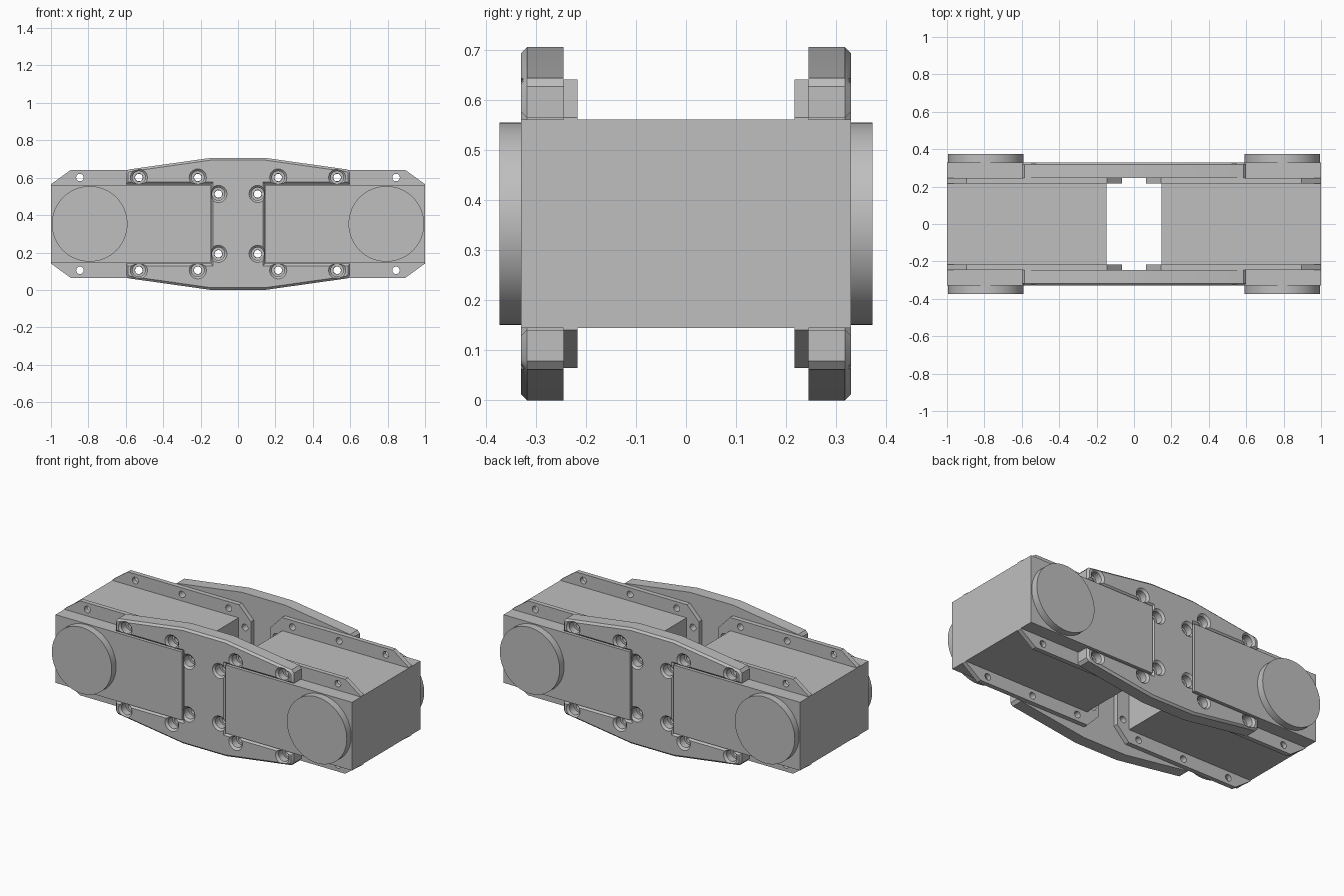
import bpy, bmesh, math
from mathutils import Matrix, Vector

if "Cube" in bpy.data.objects:
    bpy.data.objects.remove(bpy.data.objects["Cube"])

MID = 0.353   # height of the horizontal symmetry plane

grey = bpy.data.materials.new("plain grey")
grey.use_nodes = True
COLOUR = (0.52, 0.52, 0.52, 1)
grey.diffuse_color = COLOUR
grey.node_tree.nodes["Principled BSDF"].inputs["Base Color"].default_value = COLOUR


def finish(bm, name):
    bmesh.ops.recalc_face_normals(bm, faces=bm.faces)
    mesh = bpy.data.meshes.new(name)
    bm.to_mesh(mesh)
    bm.free()
    mesh.materials.append(grey)
    ob = bpy.data.objects.new(name, mesh)
    bpy.context.collection.objects.link(ob)
    return ob


def prism(name, outline, y0, y1, chamfer=0):
    """Extrude an (x, z) outline from y0 to y1, chamfering the edges at y1."""
    bm = bmesh.new()
    base = bm.faces.new([bm.verts.new((x, y0, z)) for x, z in outline])
    geom = bmesh.ops.extrude_face_region(bm, geom=[base])["geom"]
    moved = [g for g in geom if isinstance(g, bmesh.types.BMVert)]
    bmesh.ops.translate(bm, verts=moved, vec=(0, y1 - y0, 0))
    bmesh.ops.recalc_face_normals(bm, faces=bm.faces)
    if chamfer:
        rim = [e for e in bm.edges if all(abs(v.co.y - y1) < 1e-5 for v in e.verts)]
        bmesh.ops.bevel(bm, geom=rim, offset=chamfer, segments=1, affect="EDGES")
    return finish(bm, name)


def lathe_cutter(places, profile):
    """Stepped round cutters along y; profile holds (radius, y) pairs."""
    bm = bmesh.new()
    n = 24
    for x, z in places:
        rings = [[bm.verts.new((x + r * math.cos(i * math.tau / n), y,
                                z + r * math.sin(i * math.tau / n)))
                  for i in range(n)] for r, y in profile]
        for a, b in zip(rings, rings[1:]):
            for i in range(n):
                j = (i + 1) % n
                bm.faces.new((a[i], a[j], b[j], b[i]))
        bm.faces.new(rings[0])
        bm.faces.new(rings[-1])
    return finish(bm, "hole_cutter")


def cut(ob, cutter):
    mod = ob.modifiers.new("holes", "BOOLEAN")
    mod.operation = "DIFFERENCE"
    mod.solver = "EXACT"
    mod.object = cutter
    bpy.context.view_layer.update()
    result = ob.evaluated_get(bpy.context.evaluated_depsgraph_get())
    mesh = bpy.data.meshes.new_from_object(result)
    ob.modifiers.clear()
    ob.data = mesh
    bpy.data.objects.remove(cutter)


def smooth(ob):
    bpy.ops.object.select_all(action="DESELECT")
    ob.select_set(True)
    bpy.context.view_layer.objects.active = ob
    bpy.ops.object.shade_smooth_by_angle(angle=math.radians(30))


def both_heights(points):
    """Close an outline given for its upper half by mirroring it about MID."""
    upper = [(x, MID + h) for x, h in points]
    return upper + [(x, MID - h) for x, h in reversed(points)]


# Screw positions on one side, as (x, height from MID)
INNER = [(0.105, 0.16), (0.215, 0.248), (0.53, 0.248)]
OUTER = [(0.845, 0.248)]

for side, sx in (("left", 1), ("right", -1)):
    # Motor housing
    prism(side + "_housing", both_heights([(sx * 0.148, 0.208), (sx, 0.208)]), -0.33, 0.33)
    for end, sy in (("front", -1), ("back", 1)):
        # Mounting flange with clipped corners
        outline = both_heights([(sx * x, h) for x, h in
                                [(0.065, 0.205), (0.145, 0.288), (0.895, 0.288), (1.0, 0.212)]])
        flange = prism(f"{side}_{end}_flange", outline, sy * 0.217, sy * 0.245)
        places = [(sx * x, MID + k * h) for x, h in INNER + OUTER for k in (-1, 1)]
        cut(flange, lathe_cutter(places, [(0.02, sy * 0.2), (0.02, sy * 0.26)]))
        smooth(flange)

        # Round horn cap
        bm = bmesh.new()
        bmesh.ops.create_cone(bm, cap_ends=True, segments=64, radius1=0.202, radius2=0.202,
                              depth=0.05,
                              matrix=Matrix.Translation(Vector((sx * 0.793, sy * 0.348, MID)))
                              @ Matrix.Rotation(math.pi / 2, 4, "X"))
        smooth(finish(bm, f"{side}_{end}_horn"))

# Joining plates: a tapered H with counterbored screw holes
half = [(0.145, 0.353), (0.585, 0.291), (0.6, 0.274), (0.6, 0.212), (0.145, 0.212)]
right_edge = both_heights(half)
h_outline = right_edge + [(-x, z) for x, z in reversed(right_edge)]
for end, sy in (("front", -1), ("back", 1)):
    plate = prism(end + "_joining_plate", h_outline, sy * 0.245, sy * 0.33, 0.012)
    places = [(sx * x, MID + k * h) for x, h in INNER for sx in (-1, 1) for k in (-1, 1)]
    profile = [(0.021, 0.23), (0.021, 0.275), (0.034, 0.275), (0.034, 0.318),
               (0.046, 0.33), (0.046, 0.34)]
    cut(plate, lathe_cutter(places, [(r, sy * y) for r, y in profile]))
    smooth(plate)
